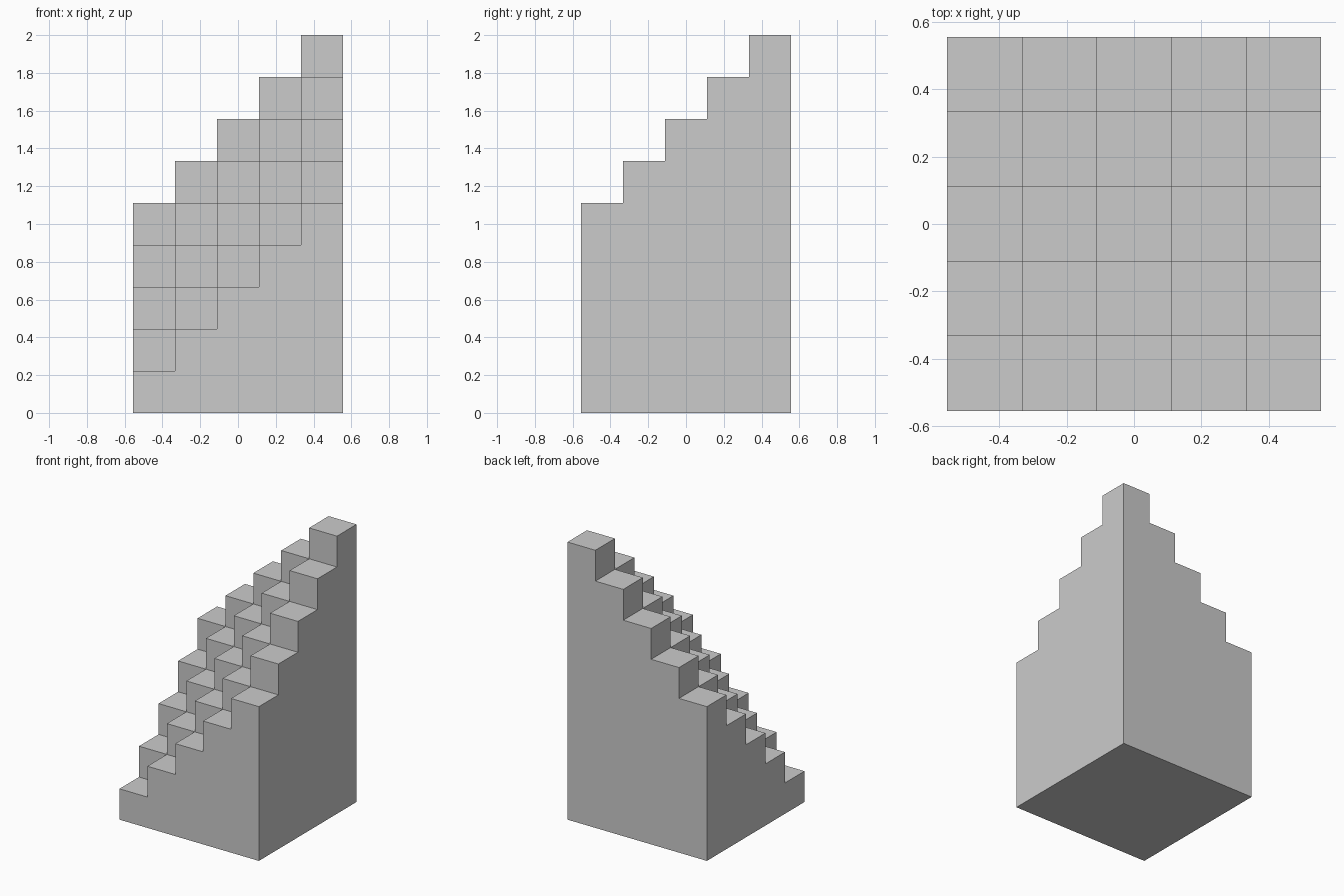
import bpy
import bmesh

cube = bpy.data.objects.get("Cube")
if cube:
    bpy.data.objects.remove(cube, do_unlink=True)

N = 5            # columns per side
U = 2 / 9        # column width and step height

grey = bpy.data.materials.new("light grey")
grey.use_nodes = True
colour = (0.6, 0.6, 0.6, 1)
grey.diffuse_color = colour
grey.node_tree.nodes["Principled BSDF"].inputs["Base Color"].default_value = colour

bm = bmesh.new()


def face(points):
    """Add a face from points counted in whole steps."""
    bm.faces.new([bm.verts.new(((x - N / 2) * U, (y - N / 2) * U, z * U))
                  for x, y, z in points])


def height(i, j):
    return i + j + 1


# Treads and the risers between neighbouring columns
for i in range(N):
    for j in range(N):
        h = height(i, j)
        face([(i, j, h), (i + 1, j, h), (i + 1, j + 1, h), (i, j + 1, h)])
        if i:
            face([(i, j, h - 1), (i, j, h), (i, j + 1, h), (i, j + 1, h - 1)])
        if j:
            face([(i, j, h - 1), (i + 1, j, h - 1), (i + 1, j, h), (i, j, h)])

# Stepped outer walls: front, back, then the two sides
for k, edge in ((0, 0), (N - 1, N)):
    outline = [(0, 0)]
    for s in range(N):
        outline += [(s, height(s, k)), (s + 1, height(s, k))]
    outline.append((N, 0))
    face([(s, edge, z) for s, z in outline])
    face([(edge, s, z) for s, z in outline])

# Base
face([(0, 0, 0), (0, N, 0), (N, N, 0), (N, 0, 0)])

bmesh.ops.remove_doubles(bm, verts=bm.verts, dist=0.001)
bmesh.ops.recalc_face_normals(bm, faces=bm.faces)

mesh = bpy.data.meshes.new("corner_staircase")
bm.to_mesh(mesh)
bm.free()
mesh.materials.append(grey)
stairs = bpy.data.objects.new("corner_staircase", mesh)
bpy.context.collection.objects.link(stairs)
